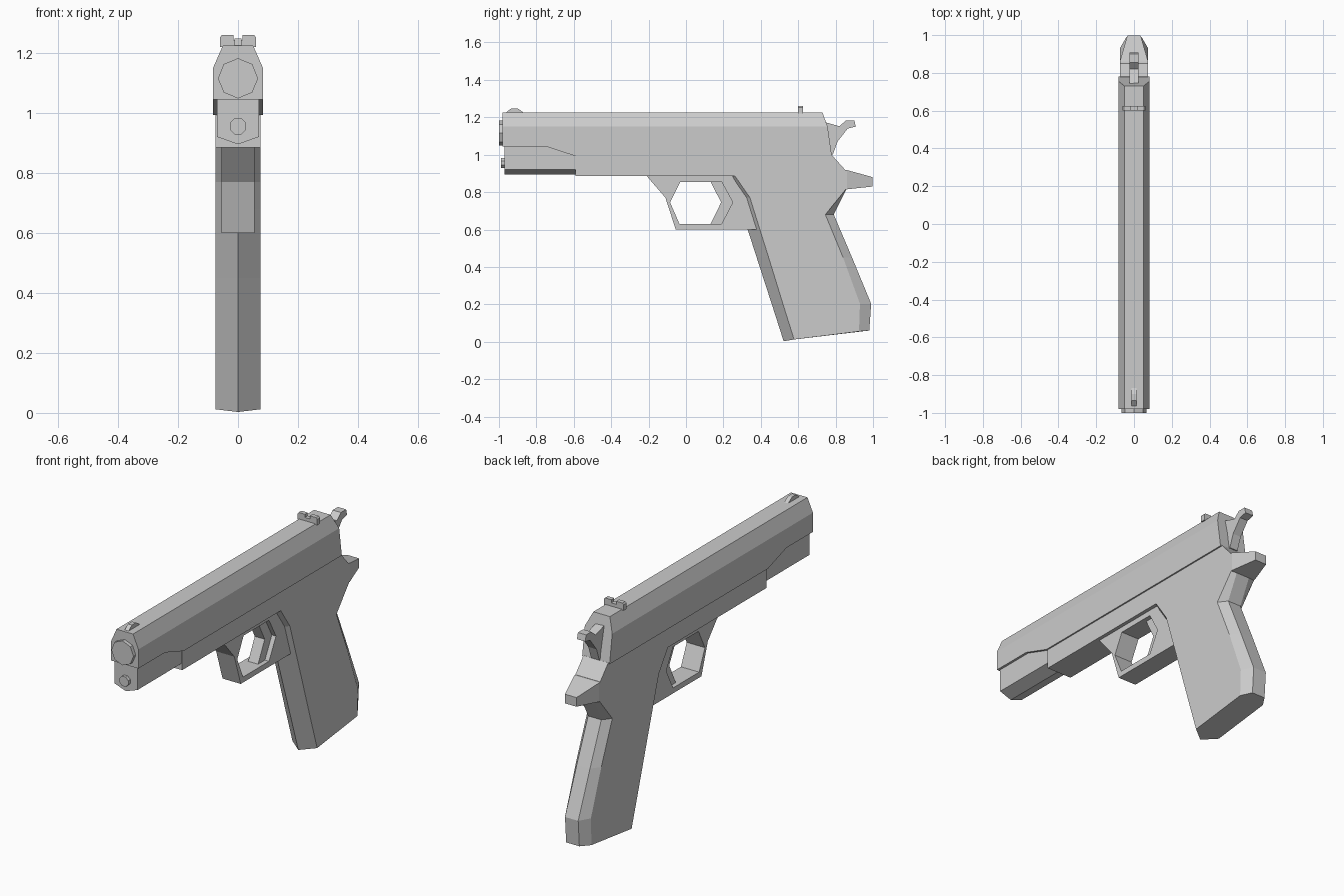
import bpy
import bmesh
import math

if "Cube" in bpy.data.objects:
    bpy.data.objects.remove(bpy.data.objects["Cube"], do_unlink=True)

grey = bpy.data.materials.new("plain_grey")
GREY = (0.6, 0.6, 0.6, 1.0)
grey.diffuse_color = GREY
grey.use_nodes = True
grey.node_tree.nodes["Principled BSDF"].inputs["Base Color"].default_value = GREY


def finish(name, bm):
    bmesh.ops.recalc_face_normals(bm, faces=bm.faces)
    mesh = bpy.data.meshes.new(name)
    bm.to_mesh(mesh)
    bm.free()
    mesh.materials.append(grey)
    obj = bpy.data.objects.new(name, mesh)
    bpy.context.collection.objects.link(obj)
    return obj


def loft(name, rings):
    """Skin a list of equally long point rings and cap both ends."""
    bm = bmesh.new()
    loops = [[bm.verts.new(p) for p in ring] for ring in rings]
    n = len(loops[0])
    for a, b in zip(loops, loops[1:]):
        for i in range(n):
            j = (i + 1) % n
            bm.faces.new((a[i], a[j], b[j], b[i]))
    bm.faces.new(loops[0])
    bm.faces.new(loops[-1])
    return finish(name, bm)


def side_prism(name, profile, half):
    """Extrude a (y, z) side profile across the width."""
    return loft(name, [[(x, y, z) for y, z in profile] for x in (-half, half)])


def front_prism(name, profile, y0, y1):
    """Extrude an (x, z) front profile along the length."""
    return loft(name, [[(x, y, z) for x, z in profile] for y in (y0, y1)])


def side_frame(name, outer, inner, half):
    """Extruded side profile with a matching hole."""
    bm = bmesh.new()
    lo, li, ro, ri = [[bm.verts.new((x, y, z)) for y, z in prof]
                      for x in (half, -half) for prof in (outer, inner)]
    n = len(outer)
    for i in range(n):
        j = (i + 1) % n
        for a, b in ((lo, li), (li, ri), (ri, ro), (ro, lo)):
            bm.faces.new((a[i], a[j], b[j], b[i]))
    return finish(name, bm)


def octagon(radius, zc, turn=0.0):
    return [(radius * math.cos(turn + i * math.pi / 4),
             zc + radius * math.sin(turn + i * math.pi / 4)) for i in range(8)]


# Slide: bevelled top, stepped underside, slanted rear
def slide_ring(y_low, y_mid, y_top, z_low):
    half = [(0.083, y_low, z_low), (0.083, y_mid, 1.15), (0.05, y_top, 1.225)]
    return half + [(-x, y, z) for x, y, z in reversed(half)]


loft("slide", [slide_ring(-0.98, -0.98, -0.98, 1.045),
               slide_ring(-0.75, -0.75, -0.75, 1.045),
               slide_ring(-0.59, -0.59, -0.59, 0.992),
               slide_ring(0.78, 0.757, 0.73, 0.992)])

# Muzzle and guide rod
front_prism("muzzle", octagon(0.067, 1.115), -1.0, -0.96)
front_prism("guide_rod", octagon(0.029, 0.955, math.pi / 8), -0.988, -0.95)

# Frame under the slide, with its keeled front section
side_prism("frame", [(-0.59, 0.998), (-0.59, 0.885), (0.85, 0.885),
                     (0.85, 0.92), (0.78, 0.998)], 0.075)
front_prism("front_frame", [(-0.07, 1.05), (-0.07, 0.92), (0, 0.895),
                            (0.07, 0.92), (0.07, 1.05)], -0.97, -0.57)


# Grip: pointed front, bevelled back
def grip_ring(centre, front, rear, back):
    half = [(0.075, *front), (0.075, *rear), (0.04, *back)]
    return [(0, *centre)] + half + [(-x, y, z) for x, y, z in reversed(half)]


loft("grip", [
    grip_ring((0.522, 0.003), (0.578, 0.012), (0.925, 0.055), (0.98, 0.06)),
    grip_ring((0.458, 0.203), (0.518, 0.203), (0.93, 0.203), (0.99, 0.203)),
    grip_ring((0.378, 0.45), (0.442, 0.45), (0.84, 0.45), (0.888, 0.45)),
    grip_ring((0.304, 0.68), (0.37, 0.68), (0.745, 0.68), (0.79, 0.68)),
    grip_ring((0.275, 0.77), (0.342, 0.77), (0.855, 0.815), (0.857, 0.815)),
    grip_ring((0.21, 0.886), (0.262, 0.886), (0.85, 0.886), (0.851, 0.886)),
])

# Tang tapering to the rear
loft("tang", [[(x * w, y, z) for x, z in ((-1, lo), (1, lo), (1, hi), (-1, hi))]
              for w, y, lo, hi in ((0.075, 0.84, 0.812, 0.92),
                                   (0.075, 0.86, 0.815, 0.918),
                                   (0.035, 0.998, 0.83, 0.88))])

# Trigger guard and trigger
side_frame("trigger_guard",
           [(-0.21, 0.886), (-0.11, 0.77), (-0.055, 0.6),
            (0.38, 0.6), (0.332, 0.77), (0.262, 0.886)],
           [(-0.03, 0.855), (-0.085, 0.745), (-0.035, 0.63),
            (0.19, 0.63), (0.25, 0.745), (0.19, 0.855)], 0.055)
side_prism("trigger", [(0.13, 0.858), (0.188, 0.745), (0.13, 0.628),
                       (0.192, 0.628), (0.252, 0.745), (0.192, 0.858)], 0.03)

# Sights
side_prism("front_sight", [(-0.97, 1.22), (-0.935, 1.247),
                           (-0.9, 1.247), (-0.86, 1.22)], 0.012)
sight = [(0.06, 1.22), (0.06, 1.252), (0.053, 1.26), (0.015, 1.26), (0.015, 1.243)]
front_prism("rear_sight", sight + [(-x, z) for x, z in reversed(sight)], 0.6, 0.625)

# Hammer
side_prism("hammer", [(0.74, 1.175), (0.82, 1.152), (0.855, 1.183), (0.9, 1.183),
                      (0.908, 1.15), (0.865, 1.14), (0.81, 1.07), (0.785, 1.0),
                      (0.75, 1.0)], 0.025)
